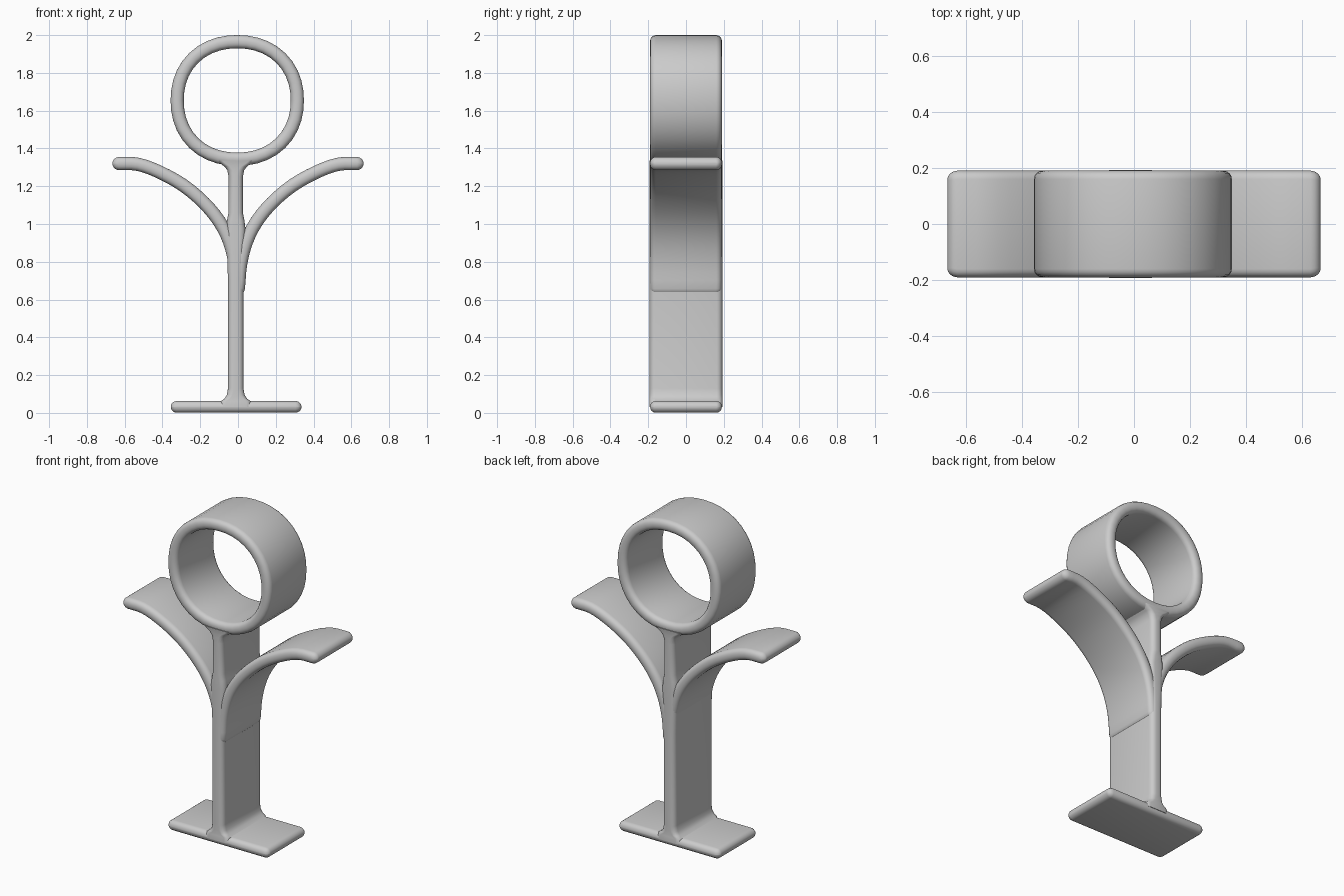
import bpy
import bmesh
import math
from mathutils import Vector

cube = bpy.data.objects.get("Cube")
if cube:
    bpy.data.objects.remove(cube, do_unlink=True)

DEPTH = 0.19     # half depth of every band
HALF = 0.035     # half thickness of the bands
ROUND = 0.03     # edge rounding

grey = bpy.data.materials.new("plain grey")
grey.use_nodes = True
colour = (0.6, 0.6, 0.6, 1)
grey.diffuse_color = colour
grey.node_tree.nodes["Principled BSDF"].inputs["Base Color"].default_value = colour


def section(half, depth, steps=4):
    """Rounded rectangle: offsets across the band and along y."""
    r = min(ROUND, half)
    points = []
    for quarter, (sx, sy) in enumerate(((1, 1), (-1, 1), (-1, -1), (1, -1))):
        for i in range(steps + 1):
            a = (quarter + i / steps) * math.pi / 2
            points.append((sx * (half - r) + r * math.cos(a),
                           sy * (depth - r) + r * math.sin(a)))
    return points


def sweep(name, stations, closed=False):
    """Skin sections along stations of (x, z, tangent, half, depth)."""
    bm = bmesh.new()
    rings = []
    for x, z, tangent, half, depth in stations:
        normal = Vector((tangent.y, -tangent.x))
        rings.append([bm.verts.new((x + normal.x * s, y, z + normal.y * s))
                      for s, y in section(half, depth)])
    pairs = list(zip(rings, rings[1:]))
    if closed:
        pairs.append((rings[-1], rings[0]))
    else:
        bm.faces.new(rings[0])
        bm.faces.new(rings[-1])
    for a, b in pairs:
        for i in range(len(a)):
            j = (i + 1) % len(a)
            bm.faces.new((a[i], a[j], b[j], b[i]))
    bmesh.ops.recalc_face_normals(bm, faces=bm.faces)
    mesh = bpy.data.meshes.new(name)
    bm.to_mesh(mesh)
    bm.free()
    mesh.materials.append(grey)
    obj = bpy.data.objects.new(name, mesh)
    bpy.context.collection.objects.link(obj)
    bpy.ops.object.select_all(action='DESELECT')
    obj.select_set(True)
    bpy.context.view_layer.objects.active = obj
    bpy.ops.object.shade_smooth_by_angle(angle=math.radians(45))
    return obj


def smooth_path(points, steps=3):
    """Catmull-Rom curve through the points."""
    p = [Vector(q) for q in points]
    p = [2 * p[0] - p[1]] + p + [2 * p[-1] - p[-2]]
    path = []
    for a, b, c, d in zip(p, p[1:], p[2:], p[3:]):
        for i in range(steps):
            t = i / steps
            path.append(0.5 * (2 * b + (c - a) * t + (2 * a - 5 * b + 4 * c - d) * t * t
                               + (3 * b - a - 3 * c + d) * t ** 3))
    return path + [p[-2]]


def band(name, path, half):
    """Band of even thickness with round ends."""
    n = len(path)
    tangents = [(path[min(i + 1, n - 1)] - path[max(i - 1, 0)]).normalized()
                for i in range(n)]
    body = [(p.x, p.y, t, half, DEPTH) for p, t in zip(path, tangents)]

    def cap(p, t, sign):
        result = []
        for degrees in (25, 50, 70, 82):
            a = math.radians(degrees)
            q = p + t * sign * half * math.sin(a)
            result.append((q.x, q.y, t, half * math.cos(a),
                           DEPTH - ROUND * (1 - math.cos(a))))
        return result

    start = cap(path[0], tangents[0], -1)[::-1]
    return sweep(name, start + body + cap(path[-1], tangents[-1], 1))


# Flat foot plate
band("base_plate", [Vector((-0.325, 0.032)), Vector((0.305, 0.032))], 0.031)

# Upright post, flared into the plate and the ring
UP = Vector((0, 1))
post = [(0.03, 0.085), (0.062, 0.08), (0.075, 0.06), (0.095, 0.047), (0.13, 0.041),
        (0.7, 0.041), (0.85, 0.046), (0.97, 0.052), (1.02, 0.046), (1.06, 0.038),
        (1.25, 0.038), (1.285, 0.045), (1.305, 0.06), (1.322, 0.085), (1.335, 0.1)]
sweep("post", [(-0.012, z, UP, w, DEPTH + 0.003) for z, w in post])

# Curved arms, the left one blending lower down the post
arm = [(0.63, 1.32), (0.53, 1.316), (0.42, 1.277), (0.29, 1.205), (0.18, 1.112),
       (0.1, 1.015), (0.046, 0.91), (0.014, 0.79)]
band("left_arm", smooth_path(arm + [(0.002, 0.66)]), HALF)
band("right_arm", smooth_path([(-x, z) for x, z in arm]), HALF)

# Slightly squared ring on top
COUNT = 40
loop = []
for i in range(COUNT):
    a = 2 * math.pi * i / COUNT
    c, s = math.cos(a), math.sin(a)
    k = (abs(c) ** 2.15 + abs(s) ** 2.15) ** (-1 / 2.15)
    loop.append(Vector((-0.004 + 0.318 * k * c, 1.654 + 0.311 * k * s)))
sweep("top_ring", [(p.x, p.y, (loop[(i + 1) % COUNT] - loop[i - 1]).normalized(),
                    HALF, DEPTH) for i, p in enumerate(loop)], closed=True)
